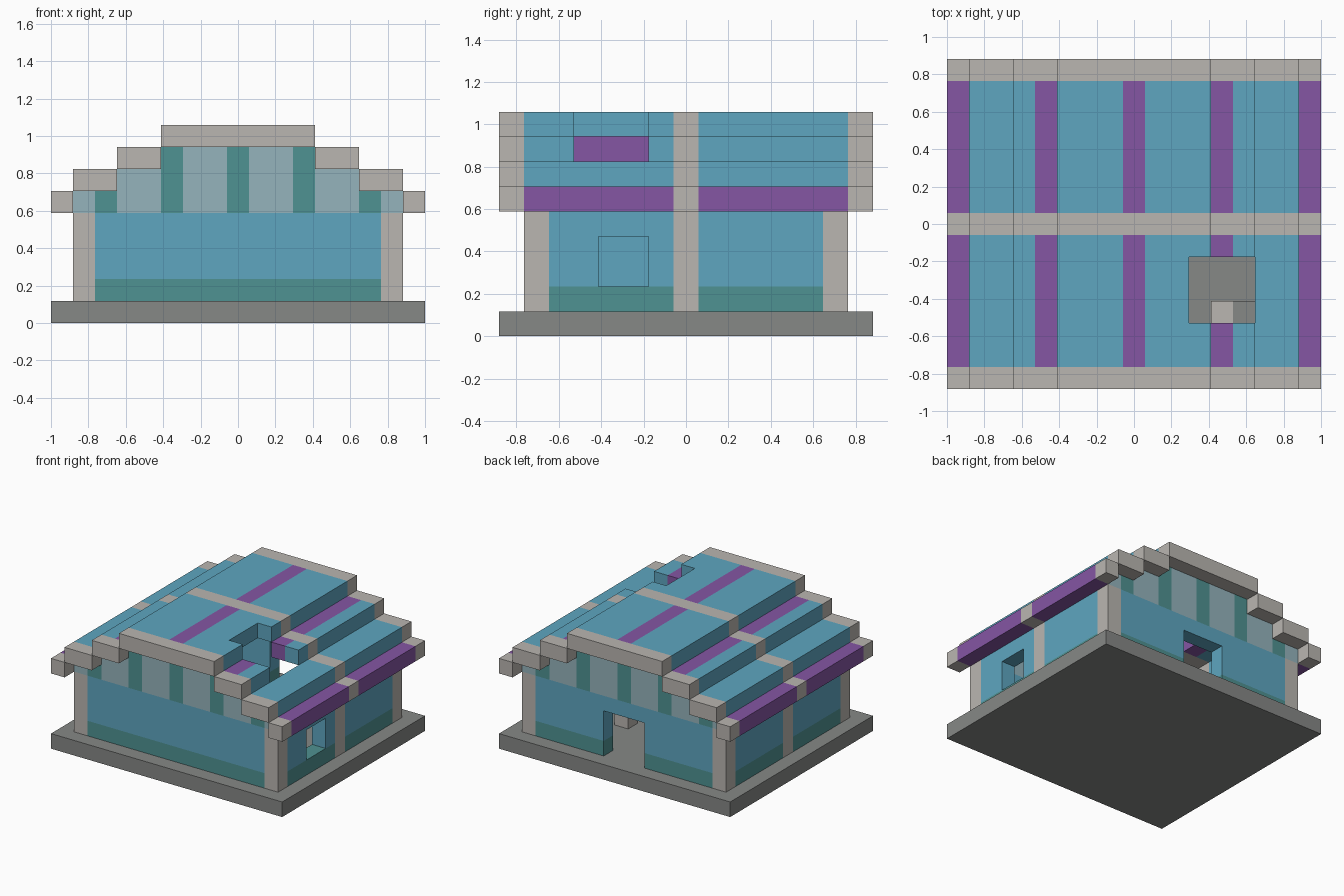
import bpy
import bmesh
from mathutils import Matrix

cube = bpy.data.objects.get("Cube")
if cube:
    bpy.data.objects.remove(cube, do_unlink=True)

UNIT = 2 / 17  # one building block


def linear(c):
    c /= 255
    return c / 12.92 if c <= 0.04045 else ((c + 0.055) / 1.055) ** 2.4


def material(name, hex_code):
    m = bpy.data.materials.new(name)
    rgba = [linear(c) for c in bytes.fromhex(hex_code)] + [1]
    m.use_nodes = True
    m.diffuse_color = rgba
    bsdf = m.node_tree.nodes["Principled BSDF"]
    bsdf.inputs["Base Color"].default_value = rgba
    bsdf.inputs["Roughness"].default_value = 0.8
    return m


SLATE = material("slate grey", "868886")
STONE = material("light stone", "bab6b1")
BLUE = material("blue", "5ea6c0")
TEAL = material("teal", "4f9292")
PALE = material("pale blue", "95b3bc")
PURPLE = material("purple", "8556a4")

parts = {}


def block(name, mat, x, y, z):
    """Queue a box, given as block-unit ranges, for the named part."""
    parts.setdefault((name, mat), []).append((x, y, z))


def build():
    for (name, mat), boxes in parts.items():
        bm = bmesh.new()
        for ranges in boxes:
            centre = [(a + b) / 2 * UNIT for a, b in ranges]
            size = [abs(b - a) * UNIT for a, b in ranges]
            bmesh.ops.create_cube(
                bm, size=1,
                matrix=Matrix.Translation(centre) @ Matrix.Diagonal(size + [1]))
        mesh = bpy.data.meshes.new(name)
        bm.to_mesh(mesh)
        bm.free()
        mesh.materials.append(mat)
        bpy.context.collection.objects.link(bpy.data.objects.new(name, mesh))


def span(a, b, side):
    return (a * side, b * side)


# Base slab
block("base", SLATE, (-8.5, 8.5), (-7.5, 7.5), (0, 1))

# Pillars at the corners and the middle of each side
for side in (-1, 1):
    for y in (-6, 0, 6):
        block("pillars", STONE, span(6.5, 7.5, side), (y - 0.5, y + 0.5), (1, 5))

# Front wall, with a teal skirting course
block("front_skirting", TEAL, (-6.5, 6.5), (-6.5, -5.5), (1, 2))
block("front_wall", BLUE, (-6.5, 6.5), (-6.5, -5.5), (2, 5))

# Back wall around the doorway
for side in (-1, 1):
    block("back_skirting", TEAL, span(1.5, 6.5, side), (5.5, 6.5), (1, 2))
    block("back_wall", BLUE, span(1.5, 6.5, side), (5.5, 6.5), (2, 4))
block("back_wall", BLUE, (-6.5, 6.5), (5.5, 6.5), (4, 5))

# Side walls; one bay on the left has a window
for side in (-1, 1):
    x = span(6.5, 7.5, side)
    for bay in ((-5.5, -0.5), (0.5, 5.5)):
        block("side_skirting", TEAL, x, bay, (1, 2))
        if side > 0 and bay[0] < 0:
            block("side_wall", BLUE, x, (-5.5, -3.5), (2, 4))
            block("side_wall", BLUE, x, (-1.5, -0.5), (2, 4))
            block("side_wall", BLUE, x, bay, (4, 5))
        else:
            block("side_wall", BLUE, x, bay, (2, 5))
    block("wall_plate", BLUE, x, (-5.5, 5.5), (5, 6))

# Striped stepped gables
for side in (-1, 1):
    for x in range(-7, 8):
        top = 6 if abs(x) > 5 else 7 if abs(x) > 3 else 8
        mat = TEAL if x % 3 == 0 else PALE
        name = "gable_stripes" if x % 3 == 0 else "gable_panels"
        block(name, mat, (x - 0.5, x + 0.5), span(5.5, 6.5, side), (5, top))

# Stepped roof: strips from ridge to eave, with stone verges and a middle rib
STRIPS = [(0.5, 2.5, 8, BLUE), (2.5, 3.5, 8, BLUE), (3.5, 4.5, 7, PURPLE),
          (4.5, 5.5, 7, BLUE), (5.5, 7.5, 6, BLUE), (7.5, 8.5, 5, PURPLE)]


def roof_strip(x, z, mat, holed):
    level = (z, z + 1)
    front = [(-6.5, -4.5), (-1.5, -0.5)] if holed else [(-6.5, -0.5)]
    for bay in front + [(0.5, 6.5)]:
        block("roof_stripes" if mat == PURPLE else "roof", mat, x, bay, level)


roof_strip((-0.5, 0.5), 8, PURPLE, False)
for side in (-1, 1):
    for a, b, z, mat in STRIPS:
        roof_strip(span(a, b, side), z, mat, side > 0 and 2 < a < 5)
for y in (-7, 0, 7):
    rib = (y - 0.5, y + 0.5)
    block("roof_trim", STONE, (-3.5, 3.5), rib, (8, 9))
    for side in (-1, 1):
        for a, b, z in ((3.5, 5.5, 7), (5.5, 7.5, 6), (7.5, 8.5, 5)):
            block("roof_trim", STONE, span(a, b, side), rib, (z, z + 1))

# Fallen blocks on the floor
block("fallen_stone", STONE, (3.5, 4.5), (-4.5, -3.5), (1, 2))
block("fallen_stone", STONE, (2.5, 3.5), (1.5, 2.5), (1, 2))
block("fallen_slate", SLATE, (4.5, 5.5), (-4.5, -3.5), (1, 2))

build()
